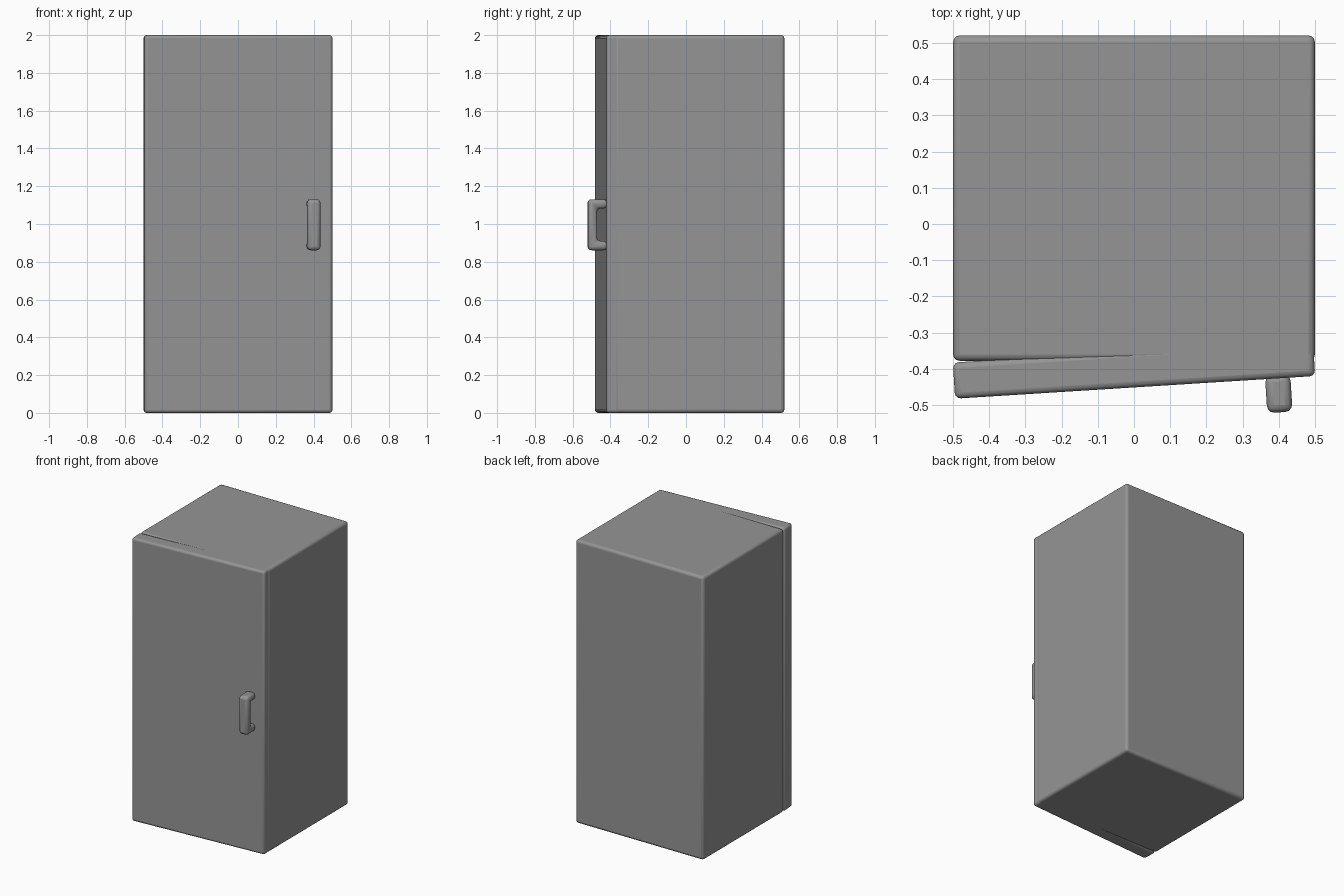
import bpy, bmesh, math
from mathutils import Matrix

if "Cube" in bpy.data.objects:
    bpy.data.objects.remove(bpy.data.objects["Cube"])

# Dark grey paint shared by all parts
paint = bpy.data.materials.new("dark_grey")
paint.diffuse_color = (0.3, 0.3, 0.3, 1)
paint.use_nodes = True
paint.node_tree.nodes["Principled BSDF"].inputs["Base Color"].default_value = paint.diffuse_color


def finish(bm, name, bevel, matrix=Matrix()):
    """Turn a bmesh into a smooth-shaded object with softly rounded edges."""
    bmesh.ops.recalc_face_normals(bm, faces=bm.faces)
    mesh = bpy.data.meshes.new(name)
    bm.to_mesh(mesh)
    bm.free()
    mesh.materials.append(paint)
    obj = bpy.data.objects.new(name, mesh)
    bpy.context.collection.objects.link(obj)
    obj.matrix_world = matrix
    mod = obj.modifiers.new("rounded_edges", 'BEVEL')
    mod.width = bevel
    mod.segments = 3
    bpy.ops.object.select_all(action='DESELECT')
    obj.select_set(True)
    bpy.context.view_layer.objects.active = obj
    bpy.ops.object.shade_smooth_by_angle(angle=math.radians(40))
    return obj


def box(name, size, center, bevel, matrix=Matrix()):
    bm = bmesh.new()
    bmesh.ops.create_cube(bm, size=1)
    bmesh.ops.scale(bm, vec=size, verts=bm.verts)
    bmesh.ops.translate(bm, vec=center, verts=bm.verts)
    return finish(bm, name, bevel, matrix)


# Cabinet body
box("cabinet", (1.0, 0.899, 2.0), (0, 0.0715, 1.0), 0.018)

# Door, slightly ajar on the left side
door_frame = Matrix.Translation((0, -0.4015, 1.0)) @ Matrix.Rotation(math.radians(3.6), 4, 'Z')
box("door", (0.997, 0.1, 2.0), (0, 0, 0), 0.016, door_frame)

# Handle: U-shaped side profile (y, z) extruded across its width
front, inner, back = -0.144, -0.096, -0.04
half = [(back, 0.135), (front, 0.135)]
notch = [(back, 0.086), (inner, 0.086)]
profile = (half + [(y, -z) for y, z in reversed(half)]
           + [(y, -z) for y, z in notch] + list(reversed(notch)))
bm = bmesh.new()
face = bm.faces.new([bm.verts.new((0.36, y, z - 0.004)) for y, z in profile])
extruded = bmesh.ops.extrude_face_region(bm, geom=[face])
bmesh.ops.translate(bm, vec=(0.07, 0, 0),
                    verts=[v for v in extruded["geom"] if isinstance(v, bmesh.types.BMVert)])
finish(bm, "door_handle", 0.02, door_frame)
